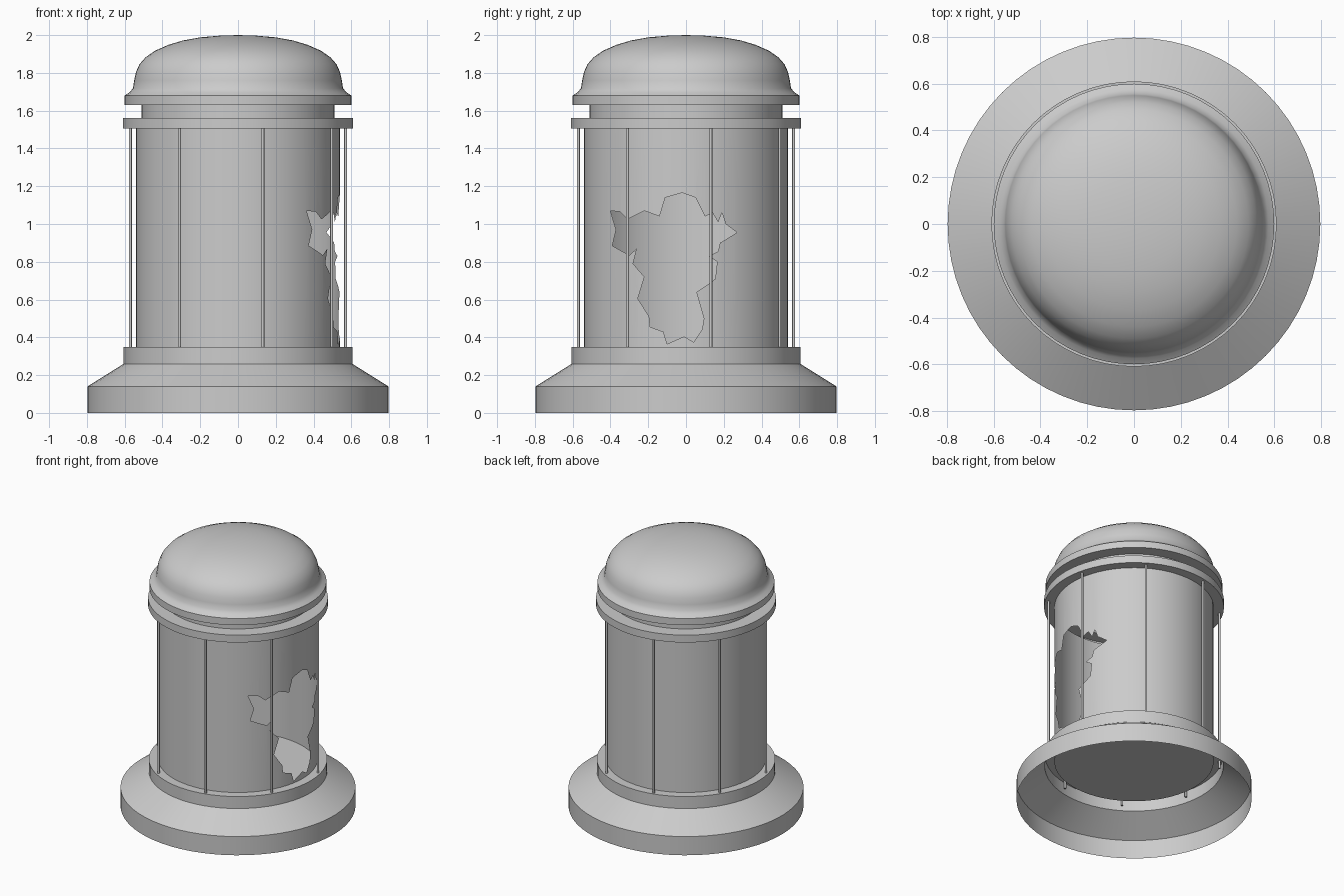
import bpy, bmesh, math
from mathutils import Vector
from mathutils.geometry import delaunay_2d_cdt

if "Cube" in bpy.data.objects:
    bpy.data.objects.remove(bpy.data.objects["Cube"])

SEGS = 64
TUBE_R = 0.54


def finish(name, bm, angle=35):
    bmesh.ops.remove_doubles(bm, verts=bm.verts, dist=1e-5)
    bmesh.ops.recalc_face_normals(bm, faces=bm.faces)
    me = bpy.data.meshes.new(name)
    bm.to_mesh(me)
    bm.free()
    ob = bpy.data.objects.new(name, me)
    bpy.context.collection.objects.link(ob)
    bpy.ops.object.select_all(action='DESELECT')
    ob.select_set(True)
    bpy.context.view_layer.objects.active = ob
    bpy.ops.object.shade_smooth_by_angle(angle=math.radians(angle))
    return ob


def lathe(name, profile, angle=25):
    bm = bmesh.new()
    vs = [bm.verts.new((r, 0, z)) for r, z in profile]
    es = [bm.edges.new(p) for p in zip(vs, vs[1:])]
    bmesh.ops.spin(bm, geom=vs + es, cent=(0, 0, 0), axis=(0, 0, 1),
                   angle=2 * math.pi, steps=SEGS)
    return finish(name, bm, angle)


# Hollow flared base with a recessed floor
lathe("base", [(0.797, 0), (0.797, 0.14), (0.605, 0.26), (0.605, 0.35),
               (TUBE_R, 0.35), (TUBE_R, 0.30), (0, 0.30)])

# Collar ring, narrow neck and lid rim
lathe("collar", [(TUBE_R, 1.505), (0.61, 1.505), (0.61, 1.56), (0.51, 1.56)])
lathe("neck", [(0.51, 1.56), (0.51, 1.63)])
lathe("lid_rim", [(0.51, 1.63), (0.60, 1.63), (0.60, 1.68)])

# Domed lid
lathe("lid_dome", [(0.60, 1.68), (0.575, 1.697), (0.556, 1.718), (0.55, 1.76),
                   (0.54, 1.805), (0.522, 1.845), (0.49, 1.882), (0.44, 1.917),
                   (0.37, 1.948), (0.29, 1.972), (0.20, 1.988), (0.10, 1.997),
                   (0, 2.0)], 40)

# Broken tube: flat sheet with a jagged opening, wrapped round the axis
hole = [(-.40, 1.07), (-.35, 1.065), (-.31, 1.025), (-.22, 1.07), (-.14, 1.04),
        (-.11, 1.14), (-.02, 1.165), (.05, 1.14), (.10, 1.04), (.14, 1.06),
        (.17, 1.01), (.19, 1.06), (.21, 1.0), (.27, .955), (.18, .90),
        (.17, .855), (.12, .83), (.165, .80), (.155, .71), (.13, .69),
        (.055, .64), (.095, .50), (.085, .44), (.04, .375), (-.01, .405),
        (-.10, .365), (-.12, .43), (-.19, .455), (-.195, .51), (-.255, .605),
        (-.22, .72), (-.28, .79), (-.26, .87), (-.30, .835), (-.39, .885),
        (-.37, .97)]
pts = [Vector((TUBE_R * math.asin(y / TUBE_R), z)) for y, z in hole]
face = list(range(len(pts)))[::-1]
edges = []
for i in range(SEGS + 1):
    u = TUBE_R * math.pi * (2 * i / SEGS - 1)
    edges.append((len(pts), len(pts) + 1))
    pts += [Vector((u, 0.30)), Vector((u, 1.505))]
verts, _, faces, _, _, orig = delaunay_2d_cdt(pts, edges, [face], 0, 1e-6)
bm = bmesh.new()
bv = [bm.verts.new((TUBE_R * math.cos(v.x / TUBE_R),
                    TUBE_R * math.sin(v.x / TUBE_R), v.y)) for v in verts]
for f, o in zip(faces, orig):
    if not o:
        bm.faces.new([bv[i] for i in f])
finish("broken_tube", bm)

# Thin guard rods around the tube
for k in range(8):
    a = math.radians(13 + 45 * k)
    bpy.ops.mesh.primitive_cylinder_add(
        vertices=8, radius=0.008, depth=1.24,
        location=(0.585 * math.cos(a), 0.585 * math.sin(a), 0.91))
    rod = bpy.context.object
    rod.name = f"guard_rod_{k + 1}"
    bpy.ops.object.shade_smooth_by_angle(angle=math.radians(50))
